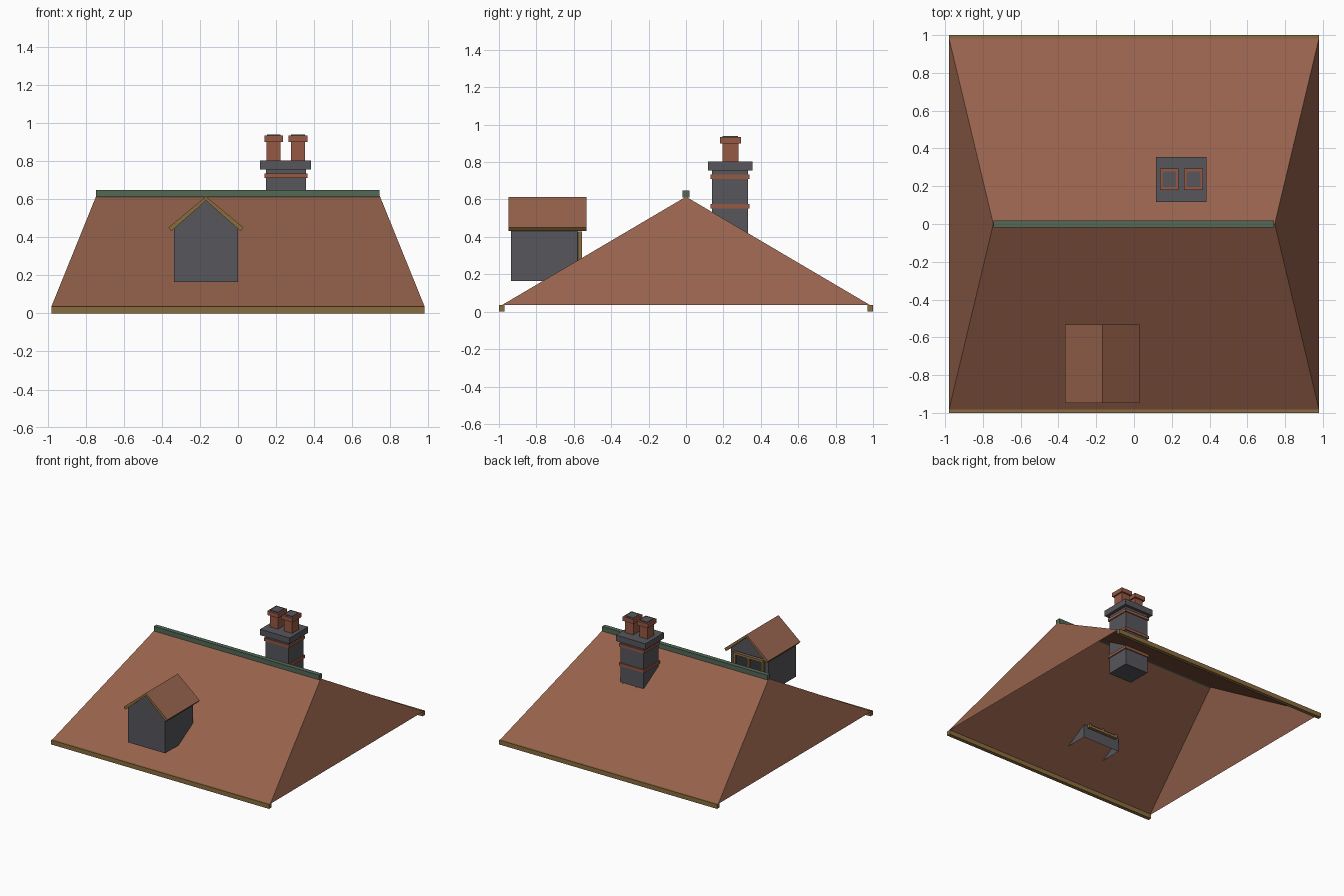
import bpy, bmesh

if "Cube" in bpy.data.objects:
    bpy.data.objects.remove(bpy.data.objects["Cube"])


def material(name, r, g, b):
    """Flat colour given as 0-255 sRGB, stored as linear."""
    lin = [((c / 255 + 0.055) / 1.055) ** 2.4 for c in (r, g, b)]
    m = bpy.data.materials.new(name)
    m.diffuse_color = (*lin, 1)
    m.use_nodes = True
    m.node_tree.nodes["Principled BSDF"].inputs["Base Color"].default_value = m.diffuse_color
    return m


TILE = material("roof_tile", 150, 98, 76)
BRICK = material("clay", 150, 88, 68)
STONE = material("dark_stone", 86, 86, 92)
WOOD = material("tan_wood", 138, 108, 62)
GREEN = material("green_ridge", 84, 104, 86)
GLASS = material("dark_glass", 52, 54, 60)


def finish(name, bm, *mats):
    mesh = bpy.data.meshes.new(name)
    bm.to_mesh(mesh)
    bm.free()
    for m in mats:
        mesh.materials.append(m)
    ob = bpy.data.objects.new(name, mesh)
    bpy.context.collection.objects.link(ob)
    return ob


def box(name, x, y, z, mat):
    """Box from (min, max) pairs."""
    bm = bmesh.new()
    bmesh.ops.create_cube(bm, size=1)
    for v in bm.verts:
        for i, (lo, hi) in enumerate((x, y, z)):
            v.co[i] = lo if v.co[i] < 0 else hi
    return finish(name, bm, mat)


def prism(profile, y0, y1):
    """Extrude an x-z outline along y."""
    bm = bmesh.new()
    face = bm.faces.new([bm.verts.new((x, y0, z)) for x, z in profile])
    ext = bmesh.ops.extrude_face_region(bm, geom=[face], use_keep_orig=True)
    for g in ext["geom"]:
        if isinstance(g, bmesh.types.BMVert):
            g.co.y = y1
    bmesh.ops.recalc_face_normals(bm, faces=bm.faces)
    bm.normal_update()
    return bm


# Main hipped roof: open shell of four slopes
EAVE, RIDGE = 0.035, 0.615
bm = bmesh.new()
a, b, c, d = [bm.verts.new((x, y, EAVE)) for x, y in
              ((-.98, -.985), (.98, -.985), (.98, .985), (-.98, .985))]
l, r = [bm.verts.new((x, 0, RIDGE)) for x in (-.745, .745)]
for f in ((a, b, r, l), (b, c, r), (c, d, l, r), (d, a, l)):
    bm.faces.new(f)
finish("main_roof", bm, TILE)

# Ridge cap and eave boards
box("ridge_cap", (-.745, .742), (-.018, .018), (.61, .648), GREEN)
box("front_eave_board", (-.98, .98), (-1, -.97), (0, .036), WOOD)
box("back_eave_board", (-.98, .98), (.97, 1), (0, .036), WOOD)

# Chimney stack with bands and cap
box("chimney_stack", (.148, .358), (.14, .332), (.26, .76), STONE)
for i, z in enumerate((.392, .553, .71)):
    box(f"chimney_band_{i + 1}", (.14, .366), (.132, .34), (z, z + .023), BRICK)
box("chimney_cap", (.116, .383), (.117, .355), (.755, .803), STONE)

# Two chimney pots with rims and dark openings
for i, x in enumerate((.187, .315)):
    y = .237
    for part, hx, hy, z, mat in (("pot", .037, .043, (.80, .90), BRICK),
                                 ("pot_rim", .049, .056, (.90, .934), BRICK),
                                 ("pot_opening", .036, .041, (.934, .94), STONE)):
        box(f"{part}_{i + 1}", (x - hx, x + hx), (y - hy, y + hy), z, mat)

# Dormer walls: gabled prism, open below and under its roof
CX = -.168
bm = prism([(CX - .168, .165), (CX + .168, .165), (CX + .168, .455),
            (CX, .595), (CX - .168, .455)], -.935, -.58)
bmesh.ops.delete(bm, geom=[f for f in bm.faces if abs(f.normal.z) > .3],
                 context='FACES')
finish("dormer_walls", bm, STONE)

# Dormer roof: chevron slab, tiled on top with wooden edges
bm = prism([(CX - .197, .45), (CX - .182, .431), (CX, .592),
            (CX + .182, .431), (CX + .197, .45), (CX, .614)], -.948, -.533)
for f in bm.faces:
    f.material_index = 0 if f.normal.z > .3 else 1
finish("dormer_roof", bm, TILE, WOOD)

# Dormer window on the inner gable: pane, frame rails, stiles and mullion
W, Z0, Z1, T = .135, .255, .43, .02
box("window_pane", (CX - W, CX + W), (-.58, -.574), (Z0, Z1), GLASS)
for name, z in (("sill", Z0), ("head", Z1 - T)):
    box(f"window_{name}", (CX - W, CX + W), (-.58, -.555), (z, z + T), WOOD)
for i, x in enumerate((-W + T / 2, 0, W - T / 2)):
    box(f"window_stile_{i + 1}", (CX + x - T / 2, CX + x + T / 2),
        (-.58, -.557), (Z0 + T, Z1 - T), WOOD)
